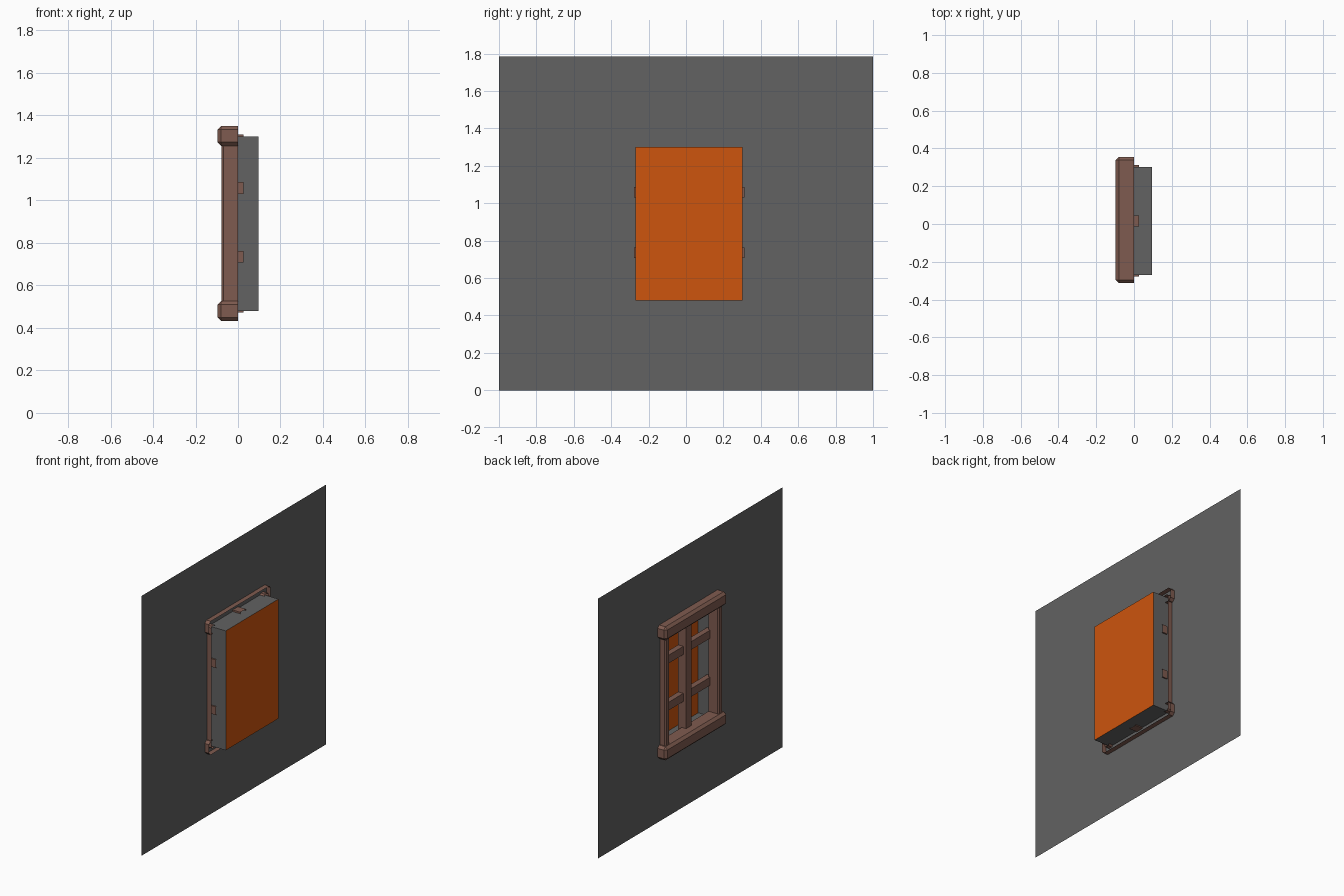
import bpy
import bmesh
from mathutils import Vector

if "Cube" in bpy.data.objects:
    bpy.data.objects.remove(bpy.data.objects["Cube"])


def material(name, rgb):
    m = bpy.data.materials.new(name)
    m.diffuse_color = (*rgb, 1.0)
    m.use_nodes = True
    m.node_tree.nodes["Principled BSDF"].inputs["Base Color"].default_value = m.diffuse_color
    return m


GREY = material("wall grey", (0.122, 0.122, 0.122))
BROWN = material("wood brown", (0.212, 0.105, 0.079))
ORANGE = material("glow orange", (0.61, 0.09, 0.004))


def finish(bm, name, mat):
    mesh = bpy.data.meshes.new(name)
    bm.to_mesh(mesh)
    bm.free()
    mesh.materials.append(mat)
    obj = bpy.data.objects.new(name, mesh)
    bpy.context.collection.objects.link(obj)
    return obj


def shell(name, mat, x, y, z, bevel=0.0):
    """Box with its +x side left open, chamfered on the remaining edges."""
    bm = bmesh.new()
    bmesh.ops.create_cube(bm, size=1)
    for v in bm.verts:
        v.co = Vector([(a + b) / 2 + c * (b - a) for (a, b), c in zip((x, y, z), v.co)])
    bm.normal_update()
    back = [f for f in bm.faces if f.normal.x > 0.9]
    bmesh.ops.delete(bm, geom=back, context='FACES')
    if bevel:
        edges = [e for e in bm.edges if not e.is_boundary]
        bmesh.ops.bevel(bm, geom=edges, offset=bevel, segments=1, affect='EDGES')
    return finish(bm, name, mat)


def sheets(name, mat, quads):
    bm = bmesh.new()
    for q in quads:
        bm.faces.new([bm.verts.new(p) for p in q])
    bmesh.ops.remove_doubles(bm, verts=bm.verts, dist=1e-5)
    return finish(bm, name, mat)


WALL_X, BACK_X = -0.033, 0.096
Y0, Y1, Z0, Z1 = -0.27, 0.303, 0.48, 1.30
TOP = 1.784


def ring(ya, yb, za, zb, x):
    return [(x, ya, za), (x, yb, za), (x, yb, zb), (x, ya, zb)]


def bridge(a, b):
    return [(a[i], a[(i + 1) % 4], b[(i + 1) % 4], b[i]) for i in range(4)]


# wall sheet with window opening, recess sides, glowing back panel
outer = ring(-1, 1, 0, TOP, WALL_X)
opening = ring(Y0, Y1, Z0, Z1, WALL_X)
rear = ring(Y0, Y1, Z0, Z1, BACK_X)
sheets("wall", GREY, bridge(outer, opening))
sheets("window_recess", GREY, bridge(opening, rear))
sheets("glowing_panel", ORANGE, [rear])

# lintel and sill
for name, z in (("lintel", (1.257, 1.35)), ("sill", (0.433, 0.526))):
    shell(name, BROWN, (-0.097, 0), (-0.313, 0.355), z, 0.017)

# side posts
for name, y in (("right_post", (-0.29, -0.245)), ("left_post", (0.285, 0.33))):
    shell(name, BROWN, (-0.077, 0), y, (0.47, 1.31), 0.009)

# window bars
shell("mullion", BROWN, (-0.033, 0.027), (-0.012, 0.046), (0.473, 1.311))
for name, z in (("lower_crossbar", (0.707, 0.763)), ("upper_crossbar", (1.03, 1.086))):
    shell(name, BROWN, (-0.012, 0.027), (-0.279, 0.312), z)
